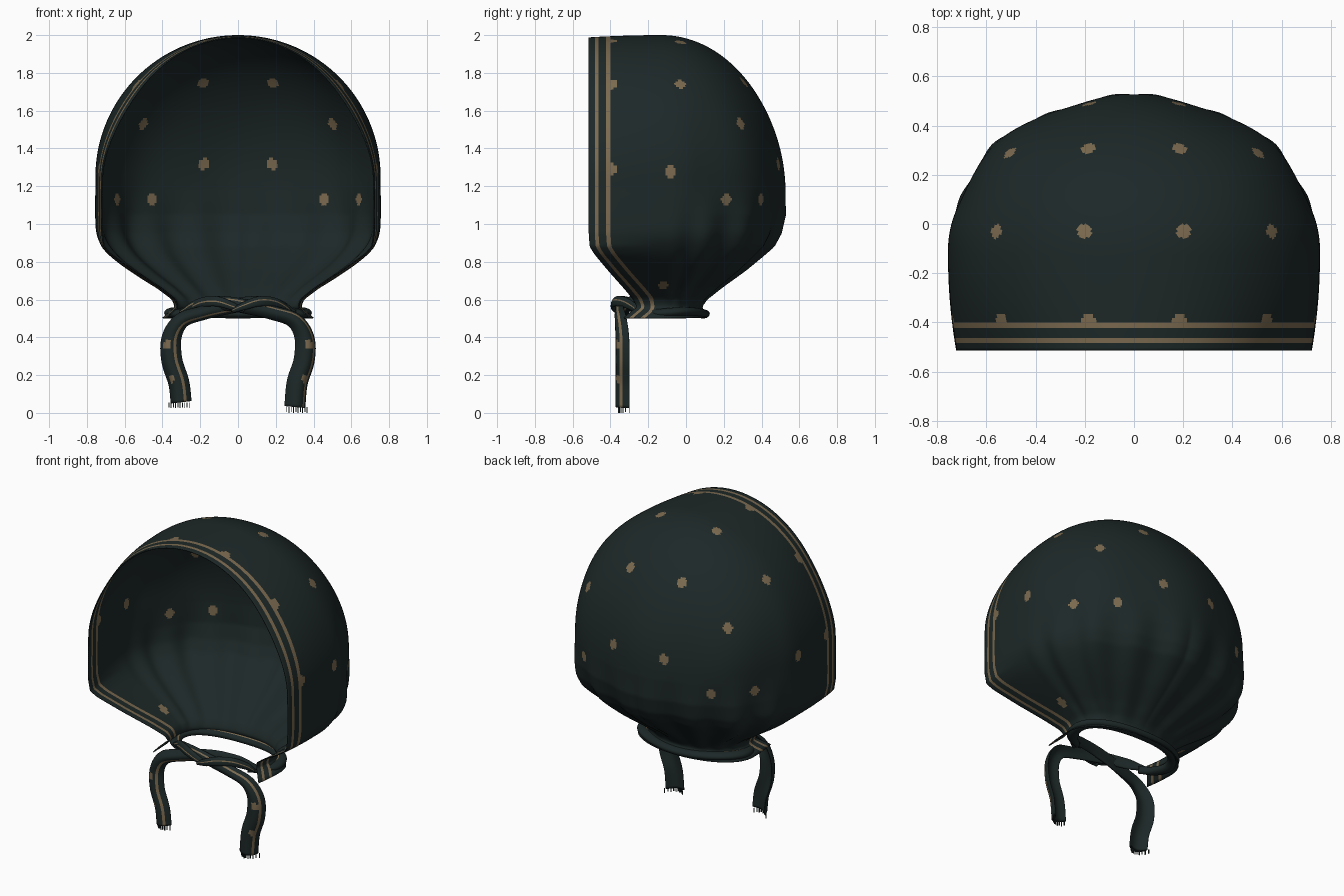
import bpy, bmesh, math
from mathutils import Vector

if "Cube" in bpy.data.objects:
    bpy.data.objects.remove(bpy.data.objects["Cube"])


def material(name, rgb):
    m = bpy.data.materials.new(name)
    m.diffuse_color = (*rgb, 1)
    m.use_nodes = True
    m.node_tree.nodes["Principled BSDF"].inputs["Base Color"].default_value = m.diffuse_color
    return m


DARK = material("dark green cloth", (0.0125, 0.0208, 0.0208))
TAN = material("tan print", (0.20, 0.145, 0.080))


def finish(bm, name):
    me = bpy.data.meshes.new(name)
    bm.to_mesh(me)
    bm.free()
    me.materials.append(DARK)
    me.materials.append(TAN)
    for p in me.polygons:
        p.use_smooth = True
    ob = bpy.data.objects.new(name, me)
    bpy.context.collection.objects.link(ob)
    return ob


def smooth(a, b, t):
    t = max(0, min(1, (t - a) / (b - a)))
    return t * t * (3 - 2 * t)


# ---- hood: stacked U-shaped sections, open at the front and the neck
YC = -0.13
LOW = [  # z, half width, front y, back y
    (1.20, .755, -.515, .520), (1.05, .757, -.515, .518), (.95, .755, -.515, .490),
    (.88, .745, -.510, .450), (.84, .708, -.485, .405), (.75, .575, -.410, .300),
    (.66, .430, -.330, .180), (.60, .350, -.280, .110), (.56, .335, -.260, .085),
    (.53, .370, -.300, .105), (.505, .400, -.330, .115)]


def section(z):
    if z >= 1.2:
        w = .755 * math.sqrt(max(0, 1 - (max(z - 1.25, 0) / .75) ** 2))
        yb = YC + .65 * math.sqrt(max(0, 1 - ((z - 1.15) / .85) ** 2))
        return w, -.515, yb
    for a, b in zip(LOW, LOW[1:]):
        if z >= b[0] - 1e-6:
            t = (a[0] - z) / (a[0] - b[0])
            return tuple(a[i] + (b[i] - a[i]) * t for i in (1, 2, 3))


EDGE = [0, .012, .032, .052, .072, .092, .115]   # columns that bound the rim stripes
NF, NB = 16, 105


def half_row(z):
    w, yf, yb = section(z)
    # the cheeks are rounder than the rim corner
    soft = w
    if .66 < z < 1.15:
        soft = sum(section(z + d * .02)[0] for d in range(-5, 6)) / 11
        soft = w + (soft - w) * smooth(.66, .76, z)
    pts = []
    top = max(0, (z - 1.25) / .75)
    k = min(1, (YC - yf) / .16)
    cols = [yf + d * k for d in EDGE]
    y0 = cols[-1]
    cols += [y0 + (YC - y0) * i / NF for i in range(1, NF + 1)]
    pinch = .045 + .07 * smooth(1.2, 1.75, z)
    for y in cols:
        q = (YC - y) / (YC - yf)
        ww = soft + (w - soft) * q
        pts.append(Vector((ww * (1 - pinch * q * q), y, z - .012 * top * q * q)))
    pleat = .030 * (1 - smooth(.75, 1.25, z)) * smooth(.54, .66, z)
    lump = .012 * smooth(.6, .9, z) * (1 - smooth(1.3, 1.8, z))
    for i in range(1, NB + 1):
        a = math.pi / 2 * i / NB
        f = smooth(0, .35, a)
        r = 1 + f * (pleat * math.sin(17 * a + 1.5 * z) + lump * math.cos(8 * a))
        pts.append(Vector((soft * math.cos(a) ** .96 * r if i < NB else 0,
                           YC + (yb - YC) * math.sin(a) ** .96 * r, z)))
    return pts


zs = [1.2 + .8 * math.sin(math.pi / 2 * (1 - i / 90)) for i in range(90)]
zs += [1.2 - .695 * i / 55 for i in range(56)]
bm = bmesh.new()
rows = []
for z in zs:
    h = half_row(z)
    full = h + [Vector((-p.x, p.y, p.z)) for p in reversed(h[:-1])]
    rows.append([bm.verts.new(p) for p in full])
n = len(rows[0])
for r0, r1 in zip(rows, rows[1:]):
    for j in range(n - 1):
        f = bm.faces.new((r0[j], r0[j + 1], r1[j + 1], r1[j]))
        if min(j, n - 2 - j) in (2, 5):   # two rim stripes
            f.material_index = 1

# printed dots, mirrored, snapped to the nearest cloth face
DOTS = [(.19, .31, 1.76), (.20, -.03, 1.96), (.56, -.03, 1.74), (.50, .29, 1.53),
        (.18, .48, 1.32), (.74, -.08, 1.27), (.45, .39, 1.13), (.63, .20, 1.13),
        (.45, -.12, .67), (.18, -.39, 1.96), (.53, -.39, 1.73), (.73, -.39, 1.29)]
centres = [(f, f.calc_center_median()) for f in bm.faces]
for d in DOTS:
    for s in (1, -1):
        p = Vector((d[0] * s, d[1], d[2]))
        c = min(centres, key=lambda e: (e[1] - p).length_squared)[1]
        for f, m in centres:
            if (m - c).length < .030:
                f.material_index = 1
bmesh.ops.remove_doubles(bm, verts=bm.verts, dist=1e-5)
bmesh.ops.recalc_face_normals(bm, faces=bm.faces)
hood = finish(bm, "hood")
sol = hood.modifiers.new("cloth thickness", "SOLIDIFY")
sol.thickness = .006


# ---- ribbons: flattened tubes swept along smooth paths
def catmull(pts, steps=8):
    p = [2 * pts[0] - pts[1]] + pts + [2 * pts[-1] - pts[-2]]
    out = []
    for i in range(1, len(p) - 2):
        a, b, c, d = p[i - 1:i + 3]
        for k in range(steps):
            t = k / steps
            out.append(.5 * (2 * b + (c - a) * t + (2 * a - 5 * b + 4 * c - d) * t * t
                             + (3 * b - a - 3 * c + d) * t ** 3))
    return out + [pts[-1]]


def ribbon(name, pts, hint, width, thick, curl=0, stripes=(), dots=()):
    """hint = rough face normal, width(t) = half width along the path"""
    path = catmull([Vector(p) for p in pts])
    bm = bmesh.new()
    R, rings = 24, []
    for i, p in enumerate(path):
        T = (path[min(i + 1, len(path) - 1)] - path[max(i - 1, 0)]).normalized()
        W = Vector(hint).cross(T).normalized()
        N = T.cross(W)
        t = i / (len(path) - 1)
        hw, cu = width(t), curl * smooth(.05, .75, t)
        ring = []
        for k in range(R):
            a = 2 * math.pi * k / R
            c = math.cos(a)
            ring.append(bm.verts.new(p + W * hw * c + N * (thick * math.sin(a) - cu * c * c)))
        rings.append(ring)
    for a, b in zip(rings, rings[1:]):
        for k in range(R):
            f = bm.faces.new((a[k], a[(k + 1) % R], b[(k + 1) % R], b[k]))
            c = f.calc_center_median()
            if k in stripes or any((c - Vector(d)).length < .026 for d in dots):
                f.material_index = 1
    bm.faces.new(rings[0])
    bm.faces.new(rings[-1])
    bmesh.ops.recalc_face_normals(bm, faces=bm.faces)
    return finish(bm, name)


# neck band around the back of the neck opening
band = []
for i in range(17):
    a = math.radians(-48 + 276 * i / 16)
    band.append((.355 * math.cos(a), -.10 + .19 * math.sin(a), .53 + .006 * math.sin(3 * a)))
ribbon("neck_band", band, (0, 0, 1),
       lambda t: .018 + .018 * smooth(0, .1, min(t, 1 - t)), .024, 0, (4,))

# crossing ties that hang down at the front, with fringed ends
for s, side in ((1, "right"), (-1, "left")):
    dy = 0 if s > 0 else .035
    end = .03 if s > 0 else .055
    pts = [(-.30, -.215, .535), (-.22, -.275 + dy / 2, .565), (-.08, -.335 + dy, .580),
           (.06, -.355 + dy, .56), (.19, -.36 + dy / 2, .53), (.305, -.36, .49),
           (.362, -.355, .40), (.362, -.355, .28), (.325, -.355, .16), (.312, -.355, end)]
    pts = [(x * s, y, z) for x, y, z in pts]
    ribbon(side + "_tie", pts, (.3 * s, -1, 0),
           lambda t: .012 + .026 * smooth(0, .15, t) + .020 * smooth(.45, .75, t),
           .017, .04, (3,), ((.38 * s, -.37, .36), (.36 * s, -.37, .18)))
    bm = bmesh.new()
    for i in range(10):
        u = -1 + 2 * i / 9
        x = s * .312 + u * .054
        y = -.355 + .3 * s * u * .055 + .038 * u * u
        length = .026 + .004 * (i % 2)
        for q in bmesh.ops.create_cube(bm, size=1)["verts"]:
            q.co = Vector((x + q.co.x * .005, y + q.co.y * .005,
                           end - length / 2 + q.co.z * length))
    fr = finish(bm, side + "_fringe")
    for p in fr.data.polygons:
        p.use_smooth = False
    # loose wrap that twists around the crossing strands
    wrap = [(-.03, -.37, .55), (.03, -.385, .575), (.11, -.375, .60), (.19, -.325, .595),
            (.25, -.27, .565), (.28, -.235, .535)]
    ribbon(side + "_wrap", [(x * s, y + dy * .4, z - .01) for x, y, z in wrap],
           (.3 * s, -1, .3), lambda t: .012 + .016 * math.sin(math.pi * t), .013, 0, (5,))
